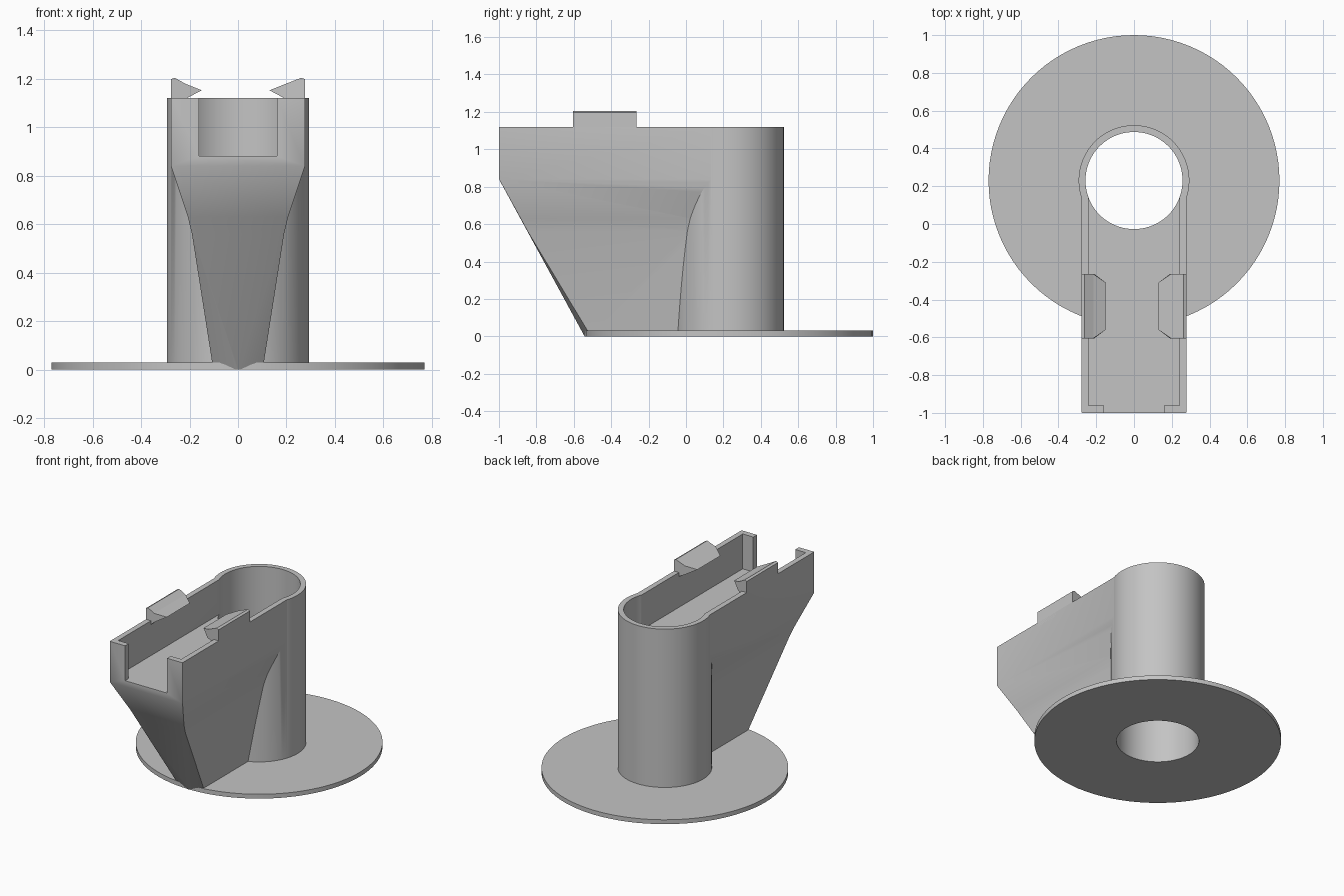
import bpy, bmesh, math

cube = bpy.data.objects.get("Cube")
if cube:
    bpy.data.objects.remove(cube, do_unlink=True)

grey = bpy.data.materials.new("plain grey")
grey.use_nodes = True
GREY = (0.55, 0.55, 0.55, 1)
grey.diffuse_color = GREY
grey.node_tree.nodes["Principled BSDF"].inputs["Base Color"].default_value = GREY

TOP, FLOOR, AXIS_Y = 1.12, 0.88, 0.23


def make(name, bm):
    bmesh.ops.recalc_face_normals(bm, faces=bm.faces)
    mesh = bpy.data.meshes.new(name)
    bm.to_mesh(mesh)
    bm.free()
    mesh.materials.append(grey)
    obj = bpy.data.objects.new(name, mesh)
    bpy.context.collection.objects.link(obj)
    return obj


def loft(name, rings):
    """Closed solid through rings of equal point count."""
    bm = bmesh.new()
    loops = [[bm.verts.new(p) for p in ring] for ring in rings]
    n = len(loops[0])
    for a, b in zip(loops, loops[1:]):
        for i in range(n):
            j = (i + 1) % n
            bm.faces.new((a[i], a[j], b[j], b[i]))
    bm.faces.new(loops[0])
    bm.faces.new(loops[-1])
    return make(name, bm)


def cylinder(name, radius, z0, z1):
    def ring(z):
        angles = [math.tau * i / 96 for i in range(96)]
        return [(radius * math.cos(a), AXIS_Y + radius * math.sin(a), z) for a in angles]
    return loft(name, [ring(z0), ring(z1)])


def box(name, x, y0, y1, z0, z1):
    return loft(name, [[(-x, y0, z), (x, y0, z), (x, y1, z), (-x, y1, z)] for z in (z0, z1)])


def boolean(target, tool, operation):
    tool.hide_render = True
    mod = target.modifiers.new(tool.name, "BOOLEAN")
    mod.object, mod.operation, mod.solver = tool, operation, "EXACT"
    bpy.context.view_layer.objects.active = target
    bpy.ops.object.modifier_apply(modifier=mod.name)
    bpy.data.objects.remove(tool, do_unlink=True)


def smooth(obj):
    bpy.ops.object.select_all(action="DESELECT")
    obj.select_set(True)
    bpy.context.view_layer.objects.active = obj
    bpy.ops.object.shade_smooth_by_angle(angle=math.radians(32))


# Trough: tapered keel below, straight walls above
def trough_ring(z, w, f, setback):
    front = -1 + max(0, 0.84 - z) * 0.545
    half = [(w, 0.2), (w, front + setback), (f, front)]
    pts = half + [(-x, y) for x, y in reversed(half)]
    return [(x, y, z) for x, y in pts]


levels = [(0.0, 0.102, 0.002, 0.034), (0.56, 0.19, 0.186, 0.002),
          (0.63, 0.207, 0.203, 0.002), (0.84, 0.277, 0.273, 0.001),
          (TOP, 0.277, 0.273, 0.001)]
body = loft("trough_and_tube", [trough_ring(*level) for level in levels])

# Tube, hollow channel, front notch and through hole
boolean(body, cylinder("tube", 0.293, 0.01, TOP), "UNION")
boolean(body, box("channel_cutter", 0.24, -0.96, AXIS_Y, FLOOR, 1.3), "DIFFERENCE")
boolean(body, box("notch_cutter", 0.16, -1.1, -0.9, FLOOR, 1.3), "DIFFERENCE")
boolean(body, cylinder("hole_cutter", 0.257, -0.1, 1.3), "DIFFERENCE")
smooth(body)

# Round base flange
flange = cylinder("base_flange", 0.77, 0, 0.03)
boolean(flange, cylinder("flange_hole_cutter", 0.257, -0.1, 0.2), "DIFFERENCE")
smooth(flange)

# Hooked clips on the wall tops, with ends chamfered toward the tip
def clip(name, side, tip):
    profile = [(0.277, 1.09, 0), (0.277, 1.197, 0), (0.262, 1.204, 0),
               (tip + 0.065, 1.178, 0), (tip, 1.152, 0.045),
               (tip + 0.06, 1.12, 0), (0.245, 1.09, 0)]
    rings = [[(side * x, y + s * inset, z) for x, z, inset in profile]
             for y, s in ((-0.605, 1), (-0.265, -1))]
    return loft(name, rings)


clip("left_clip", 1, 0.13)
clip("right_clip", -1, 0.15)
